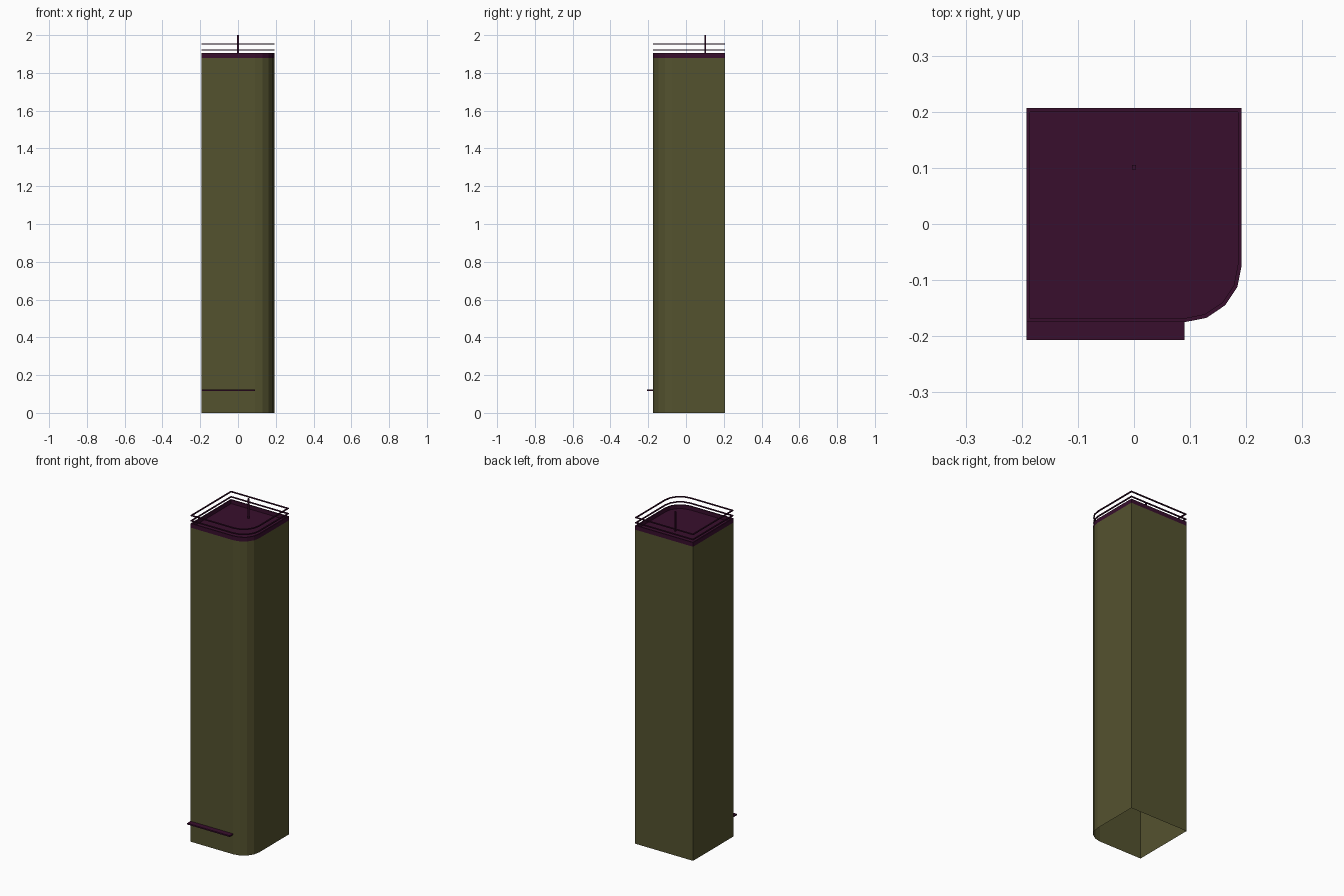
import bpy, bmesh, math

if "Cube" in bpy.data.objects:
    bpy.data.objects.remove(bpy.data.objects["Cube"])


def material(name, rgb):
    m = bpy.data.materials.new(name)
    m.diffuse_color = (*rgb, 1)
    m.use_nodes = True
    m.node_tree.nodes["Principled BSDF"].inputs["Base Color"].default_value = m.diffuse_color
    return m


OLIVE = material("olive wall", (0.088, 0.084, 0.028))
PLUM = material("dark plum trim", (0.040, 0.0045, 0.026))

W, BACK, FRONT, R = 0.192, 0.207, -0.175, 0.102


def outline(inset=0.0):
    """Square plan with one rounded front right corner, counter-clockwise."""
    r = R - inset
    pts = [(W - inset, BACK - inset), (-W + inset, BACK - inset),
           (-W + inset, FRONT + inset)]
    for i in range(5):
        a = math.radians(-90 + 22.5 * i)
        pts.append((W - R + r * math.cos(a), FRONT + R + r * math.sin(a)))
    return pts


def finish(name, bm, mat):
    bmesh.ops.recalc_face_normals(bm, faces=bm.faces)
    mesh = bpy.data.meshes.new(name)
    bm.to_mesh(mesh)
    bm.free()
    mesh.materials.append(mat)
    ob = bpy.data.objects.new(name, mesh)
    bpy.context.collection.objects.link(ob)
    return ob


def ring(name, z0, z1, inset, mat):
    """Hollow band that follows the plan outline."""
    bm = bmesh.new()
    loops = [[bm.verts.new((x, y, z)) for x, y in outline(i)]
             for i, z in ((0, z0), (0, z1), (inset, z1), (inset, z0))]
    n = len(loops[0])
    for k in range(4):
        a, b = loops[k], loops[(k + 1) % 4]
        for i in range(n):
            j = (i + 1) % n
            bm.faces.new((a[i], a[j], b[j], b[i]))
    return finish(name, bm, mat)


def box(name, lo, hi, mat):
    bm = bmesh.new()
    bmesh.ops.create_cube(bm, size=1)
    for v in bm.verts:
        v.co = [(l + h) / 2 + c * (h - l) for l, h, c in zip(lo, hi, v.co)]
    return finish(name, bm, mat)


# Tower walls, open underneath
bm = bmesh.new()
low = [bm.verts.new((x, y, 0)) for x, y in outline()]
high = [bm.verts.new((x, y, 1.88)) for x, y in outline()]
for i in range(len(low)):
    j = (i + 1) % len(low)
    bm.faces.new((low[i], low[j], high[j], high[i]))
finish("tower_walls", bm, OLIVE)

# Roof deck
bm = bmesh.new()
bm.faces.new([bm.verts.new((x, y, 1.882)) for x, y in outline(0.002)])
deck = finish("roof_deck", bm, PLUM)
if deck.data.polygons[0].normal.z < 0:
    deck.data.flip_normals()

# Parapet and the two railings above it
ring("parapet", 1.88, 1.905, 0.007, PLUM)
ring("lower_railing", 1.918, 1.924, 0.007, PLUM)
ring("upper_railing", 1.949, 1.955, 0.007, PLUM)

# Antenna and entrance canopy
box("antenna", (-0.004, 0.097, 1.88), (0.004, 0.105, 2.0), PLUM)
box("entrance_canopy", (-W, -0.207, 0.115), (0.09, FRONT, 0.123), PLUM)
